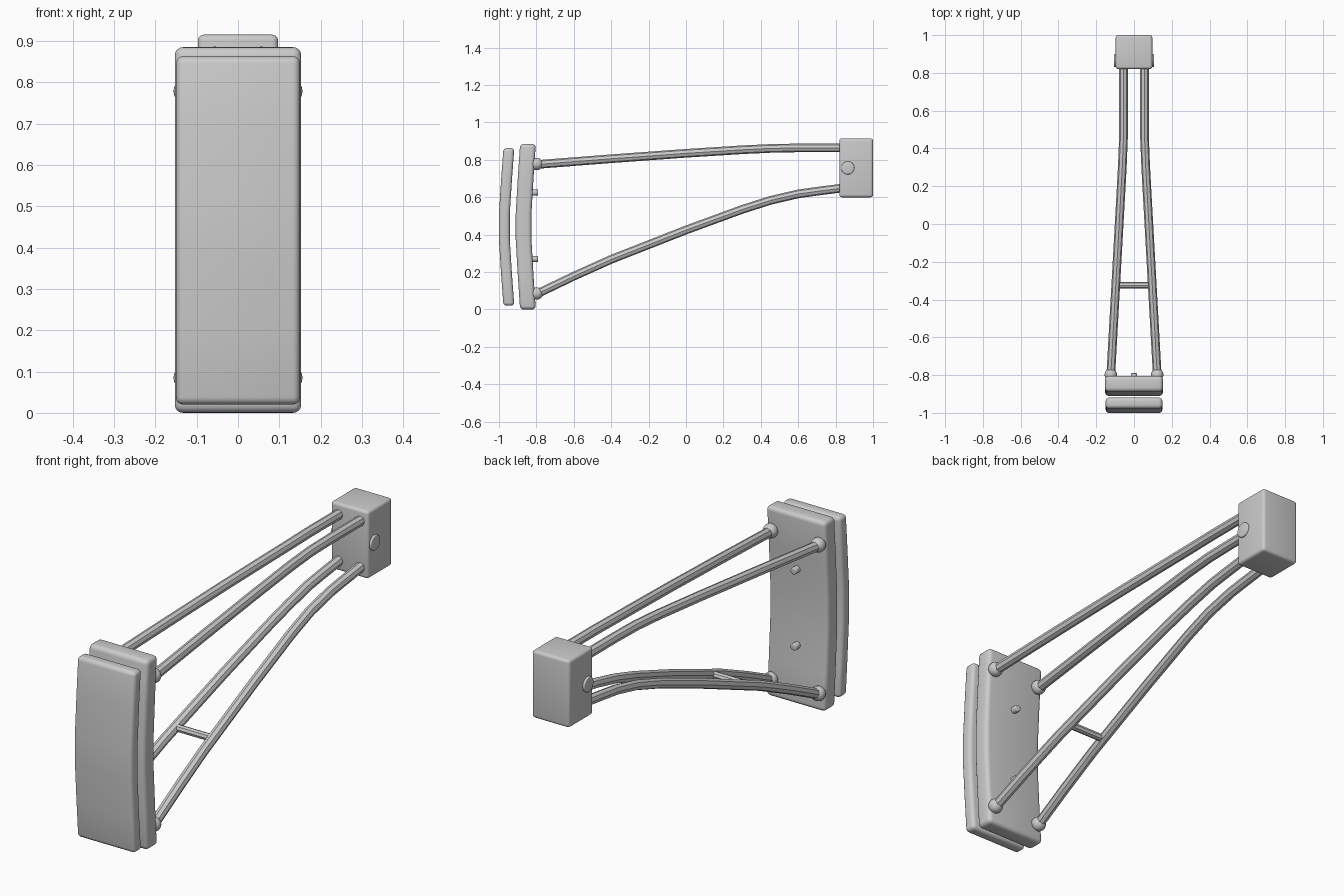
import bpy, bmesh, math
from mathutils import Matrix, Vector

if "Cube" in bpy.data.objects:
    bpy.data.objects.remove(bpy.data.objects["Cube"])

grey = bpy.data.materials.new("light_grey")
grey.diffuse_color = (0.6, 0.6, 0.6, 1)
grey.use_nodes = True
grey.node_tree.nodes["Principled BSDF"].inputs["Base Color"].default_value = grey.diffuse_color


def finish(obj, angle=35):
    obj.data.materials.clear()
    obj.data.materials.append(grey)
    bpy.ops.object.select_all(action='DESELECT')
    obj.select_set(True)
    bpy.context.view_layer.objects.active = obj
    bpy.ops.object.shade_smooth_by_angle(angle=math.radians(angle))
    return obj


def add_mesh(name, bm, angle=35):
    bmesh.ops.recalc_face_normals(bm, faces=bm.faces)
    me = bpy.data.meshes.new(name)
    bm.to_mesh(me)
    bm.free()
    obj = bpy.data.objects.new(name, me)
    bpy.context.collection.objects.link(obj)
    return finish(obj, angle)


def slab(name, half_width, profile, bevel):
    """Extrude a (y, z) outline across x and round its outer edges."""
    bm = bmesh.new()
    n = len(profile) // 2
    rings = [[bm.verts.new((s * half_width, y, z)) for y, z in profile] for s in (-1, 1)]
    m = len(profile)
    for ring in rings:   # side faces as quads between front and back rows
        for i in range(n - 1):
            bm.faces.new((ring[i], ring[i + 1], ring[m - 2 - i], ring[m - 1 - i]))
    for i in range(m):
        j = (i + 1) % m
        bm.faces.new((rings[0][i], rings[0][j], rings[1][j], rings[1][i]))
    bmesh.ops.recalc_face_normals(bm, faces=bm.faces)
    edges = [e for e in bm.edges if e.calc_face_angle(0) > math.radians(50)]
    bmesh.ops.bevel(bm, geom=edges, offset=bevel, segments=4, profile=0.5, affect='EDGES')
    return add_mesh(name, bm)


def bowed(z0, z1, front, back, bow):
    """Outline of a pad that bows forward in the middle."""
    h = z1 - z0
    rows = [(0, 0), (0.2, 0.5), (0.42, 0.97), (0.58, 0.97), (0.8, 0.5), (1, 0)]
    f = [(front - bow * b, z0 + h * t) for t, b in rows]
    r = [(back - bow * b, z0 + h * t) for t, b in reversed(rows)]
    return f + r


def cylinder(name, radius, depth, centre, axis, sides, bevel=0.0):
    bm = bmesh.new()
    rot = Vector((0, 0, 1)).rotation_difference(Vector(axis)).to_matrix().to_4x4()
    bmesh.ops.create_cone(bm, cap_ends=True, segments=sides, radius1=radius,
                          radius2=radius, depth=depth)
    if bevel:
        rim = [e for e in bm.edges if abs(e.verts[0].co.z - e.verts[1].co.z) < 1e-5]
        bmesh.ops.bevel(bm, geom=rim, offset=bevel, segments=3, profile=0.5, affect='EDGES')
    bm.transform(Matrix.Translation(centre) @ rot)
    return add_mesh(name, bm)


def rod(name, points, radius):
    cu = bpy.data.curves.new(name, 'CURVE')
    cu.dimensions = '3D'
    cu.bevel_depth = radius
    cu.bevel_resolution = 2
    cu.use_fill_caps = True
    sp = cu.splines.new('POLY')
    sp.points.add(len(points) - 1)
    for p, co in zip(sp.points, points):
        p.co = (*co, 1)
    obj = bpy.data.objects.new(name, cu)
    bpy.context.collection.objects.link(obj)
    bpy.ops.object.select_all(action='DESELECT')
    obj.select_set(True)
    bpy.context.view_layer.objects.active = obj
    bpy.ops.object.convert(target='MESH')
    return finish(bpy.context.view_layer.objects.active)


# Front cushion and backing plate
slab("front_pad", 0.15, bowed(0.02, 0.863, -0.976, -0.918, 0.025), 0.018)
slab("backing_plate", 0.153, bowed(0.0, 0.885, -0.887, -0.803, 0.024), 0.02)

# Rear mounting block
slab("rear_block", 0.097, [(0.82, 0.6), (0.82, 0.915), (1.0, 0.915), (1.0, 0.6)], 0.014)

# Rods as (y, z) paths, converging in x toward the block
upper = [(-0.8, 0.775), (-0.4, 0.806), (0.0, 0.835), (0.3, 0.854), (0.45, 0.861),
         (0.6, 0.864), (0.84, 0.864)]
lower = [(-0.8, 0.082), (-0.6, 0.178), (-0.4, 0.268), (0.0, 0.425), (0.3, 0.535),
         (0.45, 0.583), (0.6, 0.618), (0.7, 0.632), (0.84, 0.65)]


def spread(y):
    if y < 0.3:
        return 0.062 + (0.3 - y) / 1.1 * 0.061
    return max(0.056, 0.062 - (y - 0.3) * 0.04)


for side, s in (("left", -1), ("right", 1)):
    for level, path in (("upper", upper), ("lower", lower)):
        rod(f"{level}_rod_{side}", [(s * spread(y), y, z) for y, z in path], 0.023)
        # Ball joint where the rod meets the plate
        bm = bmesh.new()
        bmesh.ops.create_uvsphere(bm, u_segments=20, v_segments=12, radius=0.033)
        bm.transform(Matrix.Translation((s * 0.123, -0.798, path[0][1] + 0.003)))
        add_mesh(f"{level}_joint_{side}", bm)
    # Side button on the block
    cylinder(f"block_button_{side}", 0.035, 0.03, (s * 0.091, 0.865, 0.757),
             (s, 0, 0), 32, 0.005)

# Cross bar between the lower rods
cylinder("cross_bar", 0.017, 0.19, (0, -0.325, 0.298), (1, 0, 0), 8)

# Small studs on the back of the plate
for label, z in (("upper", 0.625), ("lower", 0.27)):
    cylinder(f"{label}_stud", 0.016, 0.05, (0, -0.815, z), (0, 1, 0), 16, 0.004)
